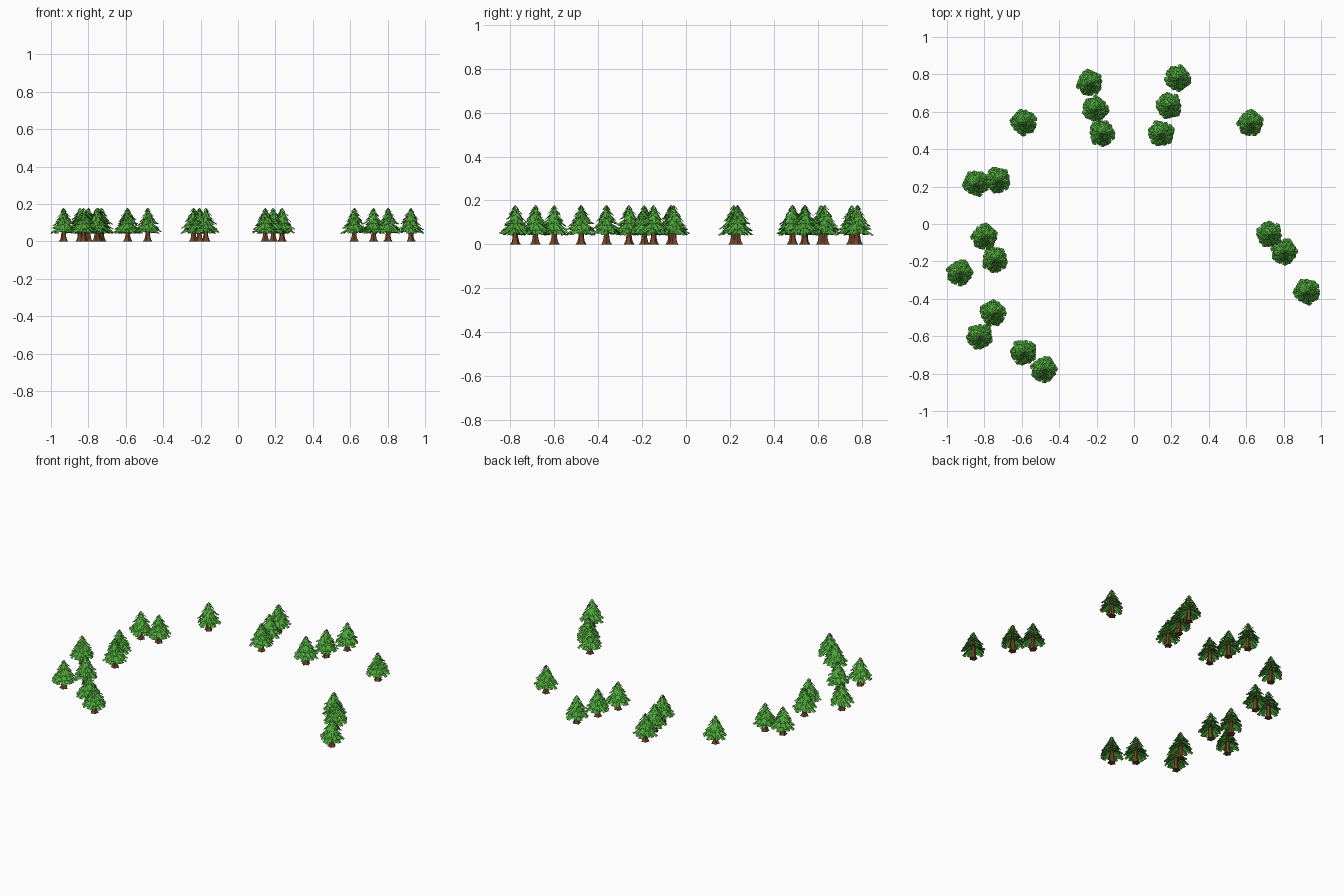
import bpy, bmesh, math, random
from mathutils import Matrix, Vector

if "Cube" in bpy.data.objects:
    bpy.data.objects.remove(bpy.data.objects["Cube"])

random.seed(4)

def material(name, col):
    m = bpy.data.materials.new(name)
    m.diffuse_color = (*col, 1)
    m.use_nodes = True
    m.node_tree.nodes["Principled BSDF"].inputs["Base Color"].default_value = m.diffuse_color
    return m

GREEN = material("needle green", (0.08, 0.40, 0.045))
BROWN = material("bark brown", (0.175, 0.063, 0.021))

# Tree positions around the clearing
SPOTS = [(-.238, .755), (-.206, .615), (-.172, .485), (-.59, .543), (.235, .78),
         (.188, .632), (.146, .485), (.622, .54), (-.845, .217), (-.73, .235),
         (-.80, -.068), (-.745, -.19), (-.932, -.26), (-.755, -.477), (-.825, -.60),
         (-.59, -.685), (-.482, -.777), (.725, -.056), (.803, -.148), (.924, -.362)]

# Foliage tiers: attach height, tip height, radius, number of branches
TIERS = [(.084, .048, .073, 11), (.104, .066, .069, 11), (.126, .088, .060, 10),
         (.147, .110, .048, 9), (.164, .131, .035, 7), (.180, .150, .021, 6)]

def branch(bm, ang, z0, z1, r):
    """Drooping folded blade with serrated edges."""
    rot = Matrix.Rotation(ang, 3, 'Z')
    # station along branch, half width (relative to tier radius)
    rows = [(.06, .03), (.38, .24), (.46, .15), (.68, .28), (.74, .15), (.88, .2)]
    ridge, left, right = [], [], []
    for t, w in rows:
        z = z0 + (z1 - z0) * t ** 1.25
        ridge.append(bm.verts.new(rot @ Vector((r * t, 0, z))))
        for side, out in ((1, left), (-1, right)):
            out.append(bm.verts.new(rot @ Vector((r * (t + w * .12), side * w * r, z - w * r * .55))))
    tip = bm.verts.new(rot @ Vector((r, 0, z1)))
    for i in range(len(rows) - 1):
        bm.faces.new((ridge[i], ridge[i + 1], left[i + 1], left[i]))
        bm.faces.new((ridge[i + 1], ridge[i], right[i], right[i + 1]))
    bm.faces.new((ridge[-1], tip, left[-1]))
    bm.faces.new((tip, ridge[-1], right[-1]))

def foliage_mesh():
    bm = bmesh.new()
    for z0, z1, r, n in TIERS:
        off = random.uniform(0, math.tau)
        for k in range(n):
            a = off + math.tau * (k + random.uniform(-.25, .25)) / n
            branch(bm, a, z0, z1 + random.uniform(-.008, .006), r * random.uniform(.87, 1.06))
    me = bpy.data.meshes.new("foliage")
    bm.to_mesh(me)
    bm.free()
    me.materials.append(GREEN)
    return me

def trunk_mesh():
    # flared trunk with root lobes, tapering up inside the foliage
    bm = bmesh.new()
    n, rings = 10, []
    for z, r, lobe in ((0, .023, .15), (.012, .0165, .1), (.03, .013, .05), (.075, .011, 0), (.13, .005, 0)):
        rings.append([bm.verts.new((r * (1 + lobe * (-1) ** k) * math.cos(math.tau * k / n),
                                    r * (1 + lobe * (-1) ** k) * math.sin(math.tau * k / n), z))
                      for k in range(n)])
    for a, b in zip(rings, rings[1:]):
        for k in range(n):
            j = (k + 1) % n
            bm.faces.new((a[k], a[j], b[j], b[k]))
    bm.faces.new(rings[0][::-1])
    bm.faces.new(rings[-1])
    me = bpy.data.meshes.new("trunk")
    bm.to_mesh(me)
    bm.free()
    me.materials.append(BROWN)
    return me

# Plant every tree with its own turn
foliage, trunk = foliage_mesh(), trunk_mesh()
for x, y in SPOTS:
    turn = random.uniform(0, math.tau)
    for name, me in (("tree_foliage", foliage), ("tree_trunk", trunk)):
        ob = bpy.data.objects.new(name, me)
        ob.location = (x, y, 0)
        ob.rotation_euler.z = turn
        bpy.context.collection.objects.link(ob)
